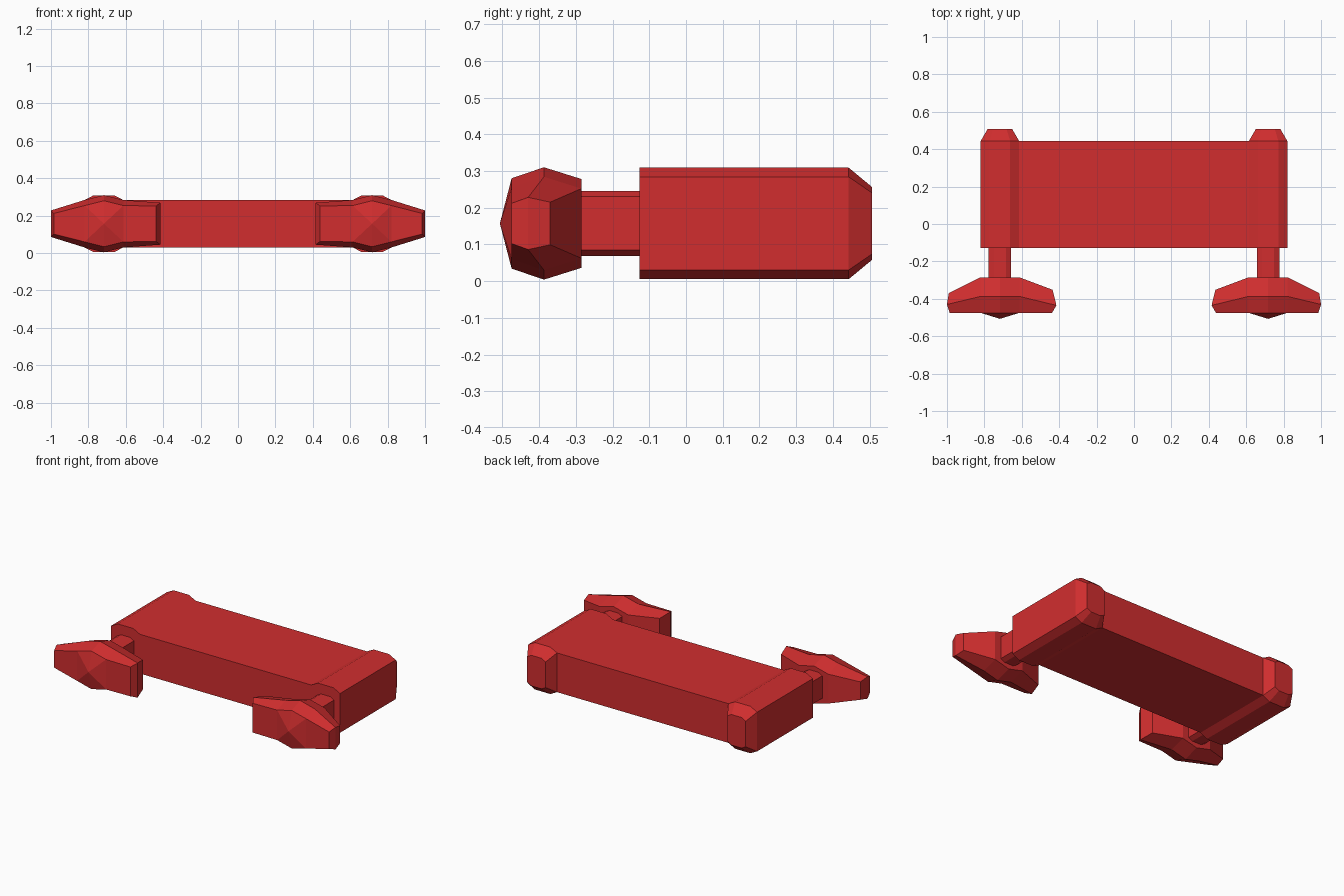
import bpy
import bmesh

if "Cube" in bpy.data.objects:
    bpy.data.objects.remove(bpy.data.objects["Cube"])

MID_Z = 0.157
BOLT_X = 0.717

red = bpy.data.materials.new("red_paint")
red.use_nodes = True
colour = (0.64, 0.027, 0.028, 1)
red.diffuse_color = colour
red.node_tree.nodes["Principled BSDF"].inputs["Base Color"].default_value = colour


def finish(name, bm):
    """Turn a bmesh into a flat shaded red object."""
    bmesh.ops.recalc_face_normals(bm, faces=bm.faces)
    mesh = bpy.data.meshes.new(name)
    bm.to_mesh(mesh)
    bm.free()
    mesh.materials.append(red)
    obj = bpy.data.objects.new(name, mesh)
    bpy.context.collection.objects.link(obj)
    return obj


def bridge(bm, a, b):
    n = len(a)
    for i in range(n):
        j = (i + 1) % n
        bm.faces.new((a[i], a[j], b[j], b[i]))


def octagon(bm, cx, y, hx, hz, cut_x, cut_z):
    """Ring of eight vertices: a rectangle with cut corners."""
    quarter = [(hx, hz - cut_z), (hx - cut_x, hz)]
    pts = quarter + [(-x, z) for x, z in reversed(quarter)]
    pts += [(-x, -z) for x, z in pts]
    return [bm.verts.new((cx + x, y, MID_Z + z)) for x, z in pts]


def prism(name, cx, sections):
    bm = bmesh.new()
    rings = [octagon(bm, cx, *s) for s in sections]
    for a, b in zip(rings, rings[1:]):
        bridge(bm, a, b)
    bm.faces.new(rings[0])
    bm.faces.new(rings[-1])
    return finish(name, bm)


def wing_nut(name, side):
    """Stations run from the inner wing tip to the outer wing tip.
    Each holds front, ridge and back points as (x, y, half height)."""
    def station(x, rise):
        return [(x, -0.475, 0.097 + rise), (x, -0.387, 0.127 + rise), (x, -0.285, 0.095 + rise)]

    stations = [
        [(0.438, -0.475, 0.095), (0.415, -0.435, 0.112), (0.435, -0.352, 0.095)],
        station(0.613, 0),
        station(BOLT_X, 0.026),
        station(0.82, 0),
        [(0.985, -0.475, 0.055), (1.0, -0.43, 0.071), (0.99, -0.37, 0.058)],
    ]
    bm = bmesh.new()
    rings = []
    for s in stations:
        loop = [(x, y, MID_Z + h) for x, y, h in s]
        loop += [(x, y, MID_Z - h) for x, y, h in reversed(s)]
        rings.append([bm.verts.new((side * x, y, z)) for x, y, z in loop])
    # wing surfaces, leaving the middle of the front open
    for k, (a, b) in enumerate(zip(rings, rings[1:])):
        for i in range(6):
            if i == 5 and k in (1, 2):
                continue
            j = (i + 1) % 6
            bm.faces.new((a[i], a[j], b[j], b[i]))
    # folded wing tips
    for r in (rings[0], rings[-1]):
        bm.faces.new((r[0], r[1], r[4], r[5]))
        bm.faces.new((r[1], r[2], r[3], r[4]))
    # faceted point in the middle of the front
    apex = bm.verts.new((side * BOLT_X, -0.507, MID_Z))
    rim = [rings[k][0] for k in (1, 2, 3)] + [rings[k][5] for k in (3, 2, 1)]
    for i in range(6):
        bm.faces.new((rim[i], rim[(i + 1) % 6], apex))
    return finish(name, bm)


# Block between the two bolt housings
bm = bmesh.new()
bmesh.ops.create_cube(bm, size=1)
for v in bm.verts:
    v.co.x *= 2 * (BOLT_X - 0.103)
    v.co.y = v.co.y * 0.57 + 0.158
    v.co.z = v.co.z * 0.254 + MID_Z
finish("clamp_block", bm)

# Housings, stems and wing nuts on both sides
for label, side in (("left", 1), ("right", -1)):
    x = side * BOLT_X
    prism(label + "_bolt_housing", x, [
        (-0.127, 0.103, 0.152, 0.048, 0.025),
        (0.443, 0.103, 0.152, 0.048, 0.025),
        (0.507, 0.066, 0.099, 0.03, 0.016),
    ])
    prism(label + "_bolt_stem", x, [
        (-0.29, 0.06, 0.088, 0.028, 0.015),
        (-0.12, 0.06, 0.088, 0.028, 0.015),
    ])
    wing_nut(label + "_wing_nut", side)
